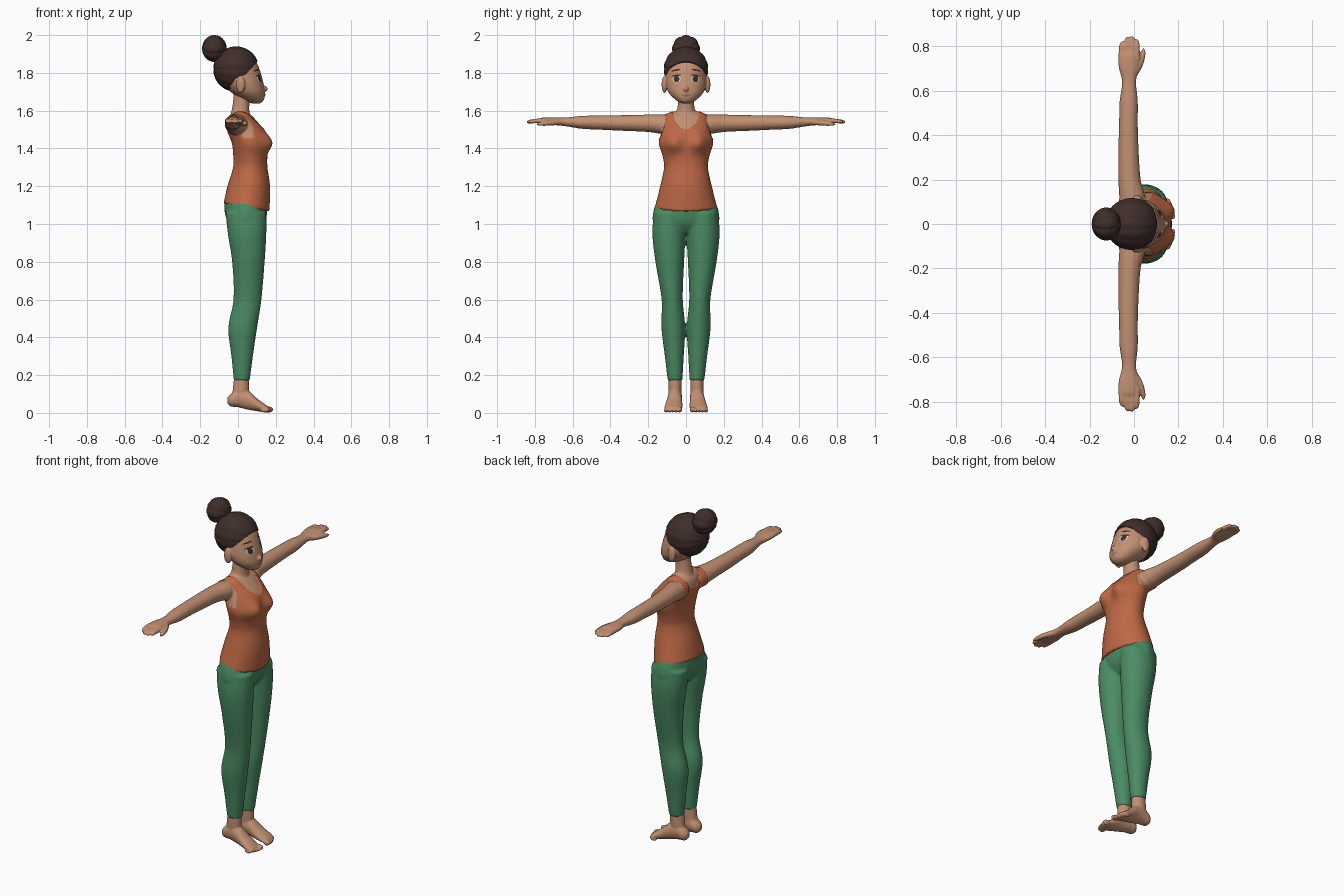
import bpy, bmesh, math
from mathutils import Matrix, Vector

if "Cube" in bpy.data.objects:
    bpy.data.objects.remove(bpy.data.objects["Cube"])


def material(name, rgb):
    m = bpy.data.materials.new(name)
    m.use_nodes = True
    m.diffuse_color = (*rgb, 1)
    m.node_tree.nodes["Principled BSDF"].inputs["Base Color"].default_value = (*rgb, 1)
    return m


SKIN = material("skin", (0.54, 0.28, 0.17))
SHIRT = material("orange_shirt", (0.52, 0.14, 0.06))
PANTS = material("green_leggings", (0.07, 0.26, 0.125))
HAIR = material("dark_brown_hair", (0.05, 0.027, 0.024))
WHITE = material("eye_white", (0.75, 0.68, 0.62))
LIPS = material("lips", (0.42, 0.17, 0.11))


def smooth_value(rings, i, t, k):
    """Cubic blend of ring value k between rings i and i+1."""
    def slope(j):
        a, b = rings[max(j - 1, 0)], rings[min(j + 1, len(rings) - 1)]
        return (b[k] - a[k]) / (b[0] - a[0])
    p, q = rings[i], rings[i + 1]
    h = q[0] - p[0]
    return ((2*t**3 - 3*t*t + 1) * p[k] + (t**3 - 2*t*t + t) * h * slope(i)
            + (3*t*t - 2*t**3) * q[k] + (t**3 - t*t) * h * slope(i + 1))


def loft(bm, axis, rings, side=1, seg=40, steps=6):
    """Skin elliptical rings (position, centre a, centre b, radius a, radius b)."""
    k = "xyz".index(axis)
    a, b = [i for i in range(3) if i != k]
    stations = [(i, s / steps) for i in range(len(rings) - 1) for s in range(steps)]
    stations.append((len(rings) - 2, 1.0))
    loops = []
    for i, t in stations:
        ca, cb, ra, rb = [smooth_value(rings, i, t, n) for n in range(1, 5)]
        loop = []
        for s in range(seg):
            ang = 2 * math.pi * s / seg
            co = [0, 0, 0]
            co[k] = rings[i][0] + t * (rings[i + 1][0] - rings[i][0])
            co[a] = ca + max(ra, 0.002) * math.cos(ang)
            co[b] = cb + max(rb, 0.002) * math.sin(ang)
            co[1] *= side
            loop.append(bm.verts.new(co))
        loops.append(loop)
    for lo, hi in zip(loops, loops[1:]):
        for s in range(seg):
            n = (s + 1) % seg
            bm.faces.new((lo[s], lo[n], hi[n], hi[s]))
    bm.faces.new(loops[0])
    bm.faces.new(loops[-1])


def ellipsoid(bm, centre, radii, seg=32):
    mat = Matrix.Translation(centre) @ Matrix.Diagonal((*radii, 1))
    return bmesh.ops.create_uvsphere(bm, u_segments=seg, v_segments=seg // 2,
                                     radius=1, matrix=mat)["verts"]


def finish(name, bm, mats, voxel=0, relax=4):
    """Make the object, fusing overlapping parts into one skin if voxel is set."""
    bmesh.ops.recalc_face_normals(bm, faces=bm.faces)
    me = bpy.data.meshes.new(name)
    bm.to_mesh(me)
    bm.free()
    ob = bpy.data.objects.new(name, me)
    bpy.context.scene.collection.objects.link(ob)
    if voxel:
        mod = ob.modifiers.new("fuse", "REMESH")
        mod.mode, mod.voxel_size = "VOXEL", voxel
        mod = ob.modifiers.new("relax", "SMOOTH")
        mod.factor, mod.iterations = 0.5, relax
        dg = bpy.context.evaluated_depsgraph_get()
        ob.data = bpy.data.meshes.new_from_object(ob.evaluated_get(dg))
        ob.modifiers.clear()
        ob.data.name = name
    ob.data.materials.clear()
    for m in mats:
        ob.data.materials.append(m)
    bpy.ops.object.select_all(action="DESELECT")
    ob.select_set(True)
    bpy.context.view_layer.objects.active = ob
    bpy.ops.object.shade_smooth_by_angle(angle=math.radians(50))
    return ob


def paint(ob, field, index, lift=0):
    """Cut the mesh along field = 0 and colour the faces where it is negative."""
    bm = bmesh.new()
    bm.from_mesh(ob.data)
    f = {v: field(v.co) or 1e-6 for v in bm.verts}
    cut = set()
    for e in list(bm.edges):
        a, b = e.verts
        if f[a] * f[b] < 0:
            v = bmesh.utils.edge_split(e, a, f[a] / (f[a] - f[b]))[1]
            f[v] = 0
            cut.add(v)
    for face in list(bm.faces):
        on = [v for v in face.verts if v in cut]
        if len(on) == 2:
            bmesh.utils.face_split(face, on[0], on[1])
    bm.normal_update()
    inside = set()
    for face in bm.faces:
        if sum(f[v] for v in face.verts) < 0:
            face.material_index = index
            inside.update(v for v in face.verts if f[v] < 0)
    moves = [(v, v.normal * lift) for v in inside]
    for v, d in moves:
        v.co += d
    bm.to_mesh(ob.data)
    bm.free()


# Torso with bust and sloping hem
bm = bmesh.new()
loft(bm, "z", [(1.09, .045, 0, .117, .16), (1.2, .058, 0, .108, .133), (1.3, .065, 0, .087, .112),
               (1.36, .065, 0, .086, .12), (1.43, .063, 0, .092, .14), (1.5, .04, 0, .095, .128),
               (1.55, .02, 0, .075, .115), (1.58, .012, 0, .053, .1), (1.597, .01, 0, .025, .06)], seg=64)
for v in bm.verts:
    x, y, z = v.co
    swell = math.exp(-((abs(y) - .068) / .045) ** 2 - ((z - 1.43) / .05) ** 2)
    v.co.x += .034 * swell * min(max((x - .05) / .08, 0), 1)
    v.co.z -= .17 * (x - .045) * min(max((1.25 - z) / .13, 0), 1)
# Neck, arms and hands
loft(bm, "z", [(1.55, .012, 0, .06, .065), (1.6, .013, 0, .047, .048),
               (1.65, .018, 0, .044, .042), (1.71, .022, 0, .044, .042)])
for s in (1, -1):
    loft(bm, "y", [(.06, -.01, 1.525, .05, .05), (.12, -.008, 1.528, .058, .052), (.2, -.02, 1.533, .05, .046),
                   (.35, -.025, 1.535, .045, .041), (.45, -.025, 1.537, .042, .038),
                   (.55, -.024, 1.538, .041, .034), (.64, -.022, 1.541, .032, .023),
                   (.71, -.024, 1.545, .046, .02), (.76, -.022, 1.547, .047, .016),
                   (.78, -.022, 1.547, .035, .008)], s)
    for i, tip in enumerate((.824, .843, .846, .832)):
        x = -.058 + .024 * i
        loft(bm, "y", [(.74, x, 1.547, .013, .013), (.8, x * .95, 1.545, .0125, .012),
                       (tip - .008, x * .88, 1.541, .01, .009), (tip, x * .88, 1.54, .003, .003)], s, 16)
    loft(bm, "y", [(.65, -.01, 1.54, .014, .014), (.71, .022, 1.536, .017, .015),
                   (.77, .041, 1.53, .012, .011), (.795, .043, 1.528, .003, .003)], s, 16)
body = finish("upper_body", bm, [SKIN, SHIRT], .0055, 5)


def shirt_area(p):
    arm = max(.108 + .35 * max(0, 1.53 - p.z) - abs(p.y), 1.455 - p.z)
    depth = .1 if p.x > .01 else .075
    neck = math.hypot(p.y / .068, (min(p.z, 1.6) - 1.6) / depth) - 1
    return -min(arm, neck * .07)


paint(body, shirt_area, 1, .004)

# Leggings
bm = bmesh.new()
loft(bm, "z", [(.95, .045, 0, .06, .09), (1.0, .045, 0, .095, .168),
               (1.06, .042, 0, .112, .174), (1.115, .04, 0, .112, .158)])
for s in (1, -1):
    loft(bm, "z", [(.17, .02, .058, .042, .039), (.3, .022, .062, .057, .05), (.45, .025, .067, .076, .063),
                   (.6, .05, .073, .074, .056), (.8, .055, .086, .086, .076),
                   (.95, .048, .09, .102, .088), (1.06, .042, .086, .108, .084)], s)
finish("leggings", bm, [PANTS], .007, 5)

# Bare feet with toes
for s, name in ((1, "left_foot"), (-1, "right_foot")):
    bm = bmesh.new()
    loft(bm, "z", [(.05, .005, .058, .045, .033), (.12, .015, .058, .043, .035), (.22, .02, .058, .038, .034)], s)
    loft(bm, "x", [(-.056, .058, .065, .012, .015), (-.04, .058, .067, .032, .032), (0, .058, .08, .037, .05),
                   (.05, .06, .07, .039, .052), (.1, .064, .043, .045, .034),
                   (.14, .067, .026, .047, .022), (.165, .067, .018, .04, .012)], s)
    for i in range(5):
        size = .016 if i == 0 else .0115
        ellipsoid(bm, (.165 - .003 * i * i / 2, s * (.034 + .018 * i), size + .002), (.022, size * .9, size), 16)
    finish(name, bm, [SKIN], .0045, 3)

# Head with nose and ears
bm = bmesh.new()
loft(bm, "z", [(1.638, .095, 0, .02, .02), (1.652, .086, 0, .048, .048), (1.69, .058, 0, .085, .088),
               (1.73, .036, 0, .102, .105), (1.78, .014, 0, .112, .108), (1.84, 0, 0, .106, .1),
               (1.89, -.005, 0, .078, .076), (1.915, -.01, 0, .035, .035)], seg=64)
ellipsoid(bm, (.139, 0, 1.715), (.018, .015, .016))
for s in (1, -1):
    ellipsoid(bm, (.014, s * .114, 1.738), (.024, .015, .045))
ellipsoid(bm, (.128, 0, 1.684), (.018, .026, .009))
head = finish("head", bm, [SKIN, WHITE, HAIR, LIPS], .004, 4)


def oval(y, z, ry, rz, tilt=0):
    def field(p):
        dy = abs(p.y) - y
        return math.hypot(dy / ry, (p.z - z - tilt * dy) / rz) - 1 if p.x > .03 else 3
    return field


paint(head, oval(.05, 1.768, .021, .018), 1)
paint(head, oval(.05, 1.768, .015, .017), 2)
paint(head, oval(.052, 1.786, .025, .005, -.15), 2)
paint(head, oval(.052, 1.815, .026, .0045, -.2), 2)
paint(head, oval(0, 1.684, .026, .006), 3)


def combed(verts, centre, locks, depth):
    """Press grooves that run from front to back between rounded locks."""
    for v in verts:
        d = v.co - Vector(centre)
        ang = math.atan2(d.y, d.z)
        groove = abs(math.cos(ang * locks / 2))
        v.co = Vector(centre) + d * (1 - depth * (1 - groove ** .6))


# Swept-back hair cut along the hairline
bm = bmesh.new()
centre = (-.01, 0, 1.82)
combed(ellipsoid(bm, centre, (.121, .118, .12), 112), centre, 14, .03)
cut = bmesh.ops.bisect_plane(bm, geom=bm.verts[:] + bm.edges[:] + bm.faces[:], plane_co=(0, 0, 1.745),
                             plane_no=(1.12, 0, -1), clear_outer=True)
bmesh.ops.holes_fill(bm, edges=[e for e in cut["geom_cut"] if isinstance(e, bmesh.types.BMEdge)])
finish("hair", bm, [HAIR])

# Bun
bm = bmesh.new()
centre = (-.125, 0, 1.929)
combed(ellipsoid(bm, centre, (.065, .074, .071), 80), centre, 8, .08)
finish("hair_bun", bm, [HAIR])
